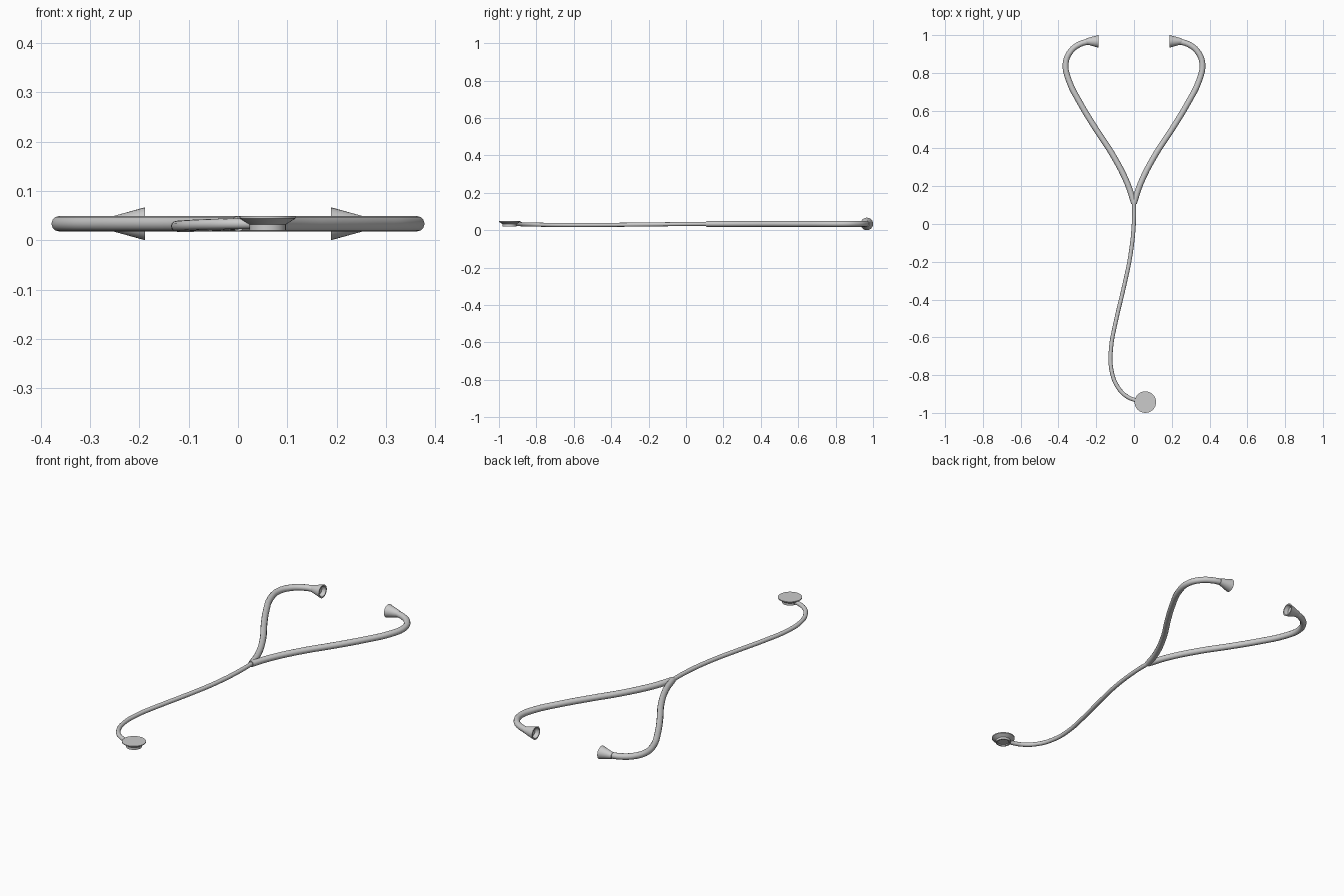
import bpy, bmesh, math
from mathutils import Matrix, Vector

if "Cube" in bpy.data.objects:
    bpy.data.objects.remove(bpy.data.objects["Cube"])


def smooth(obj):
    bpy.ops.object.select_all(action='DESELECT')
    obj.select_set(True)
    bpy.context.view_layer.objects.active = obj
    bpy.ops.object.shade_smooth_by_angle(angle=math.radians(40))


def tube(name, points, radius, steps=4):
    """Round tube along a smooth path, returned as a mesh object."""
    cu = bpy.data.curves.new(name, 'CURVE')
    cu.dimensions = '3D'
    cu.bevel_depth = radius
    cu.bevel_resolution = 4
    cu.resolution_u = steps
    cu.use_fill_caps = True
    sp = cu.splines.new('BEZIER')
    sp.bezier_points.add(len(points) - 1)
    for bp, p in zip(sp.bezier_points, points):
        bp.co = p
        bp.handle_left_type = bp.handle_right_type = 'AUTO'
    obj = bpy.data.objects.new(name, cu)
    bpy.context.collection.objects.link(obj)
    bpy.ops.object.select_all(action='DESELECT')
    obj.select_set(True)
    bpy.context.view_layer.objects.active = obj
    bpy.ops.object.convert(target='MESH')
    obj = bpy.context.view_layer.objects.active
    smooth(obj)
    return obj


def lathe(name, profile, matrix, sides=32):
    """Spin a (radius, height) profile around local z."""
    bm = bmesh.new()
    vs = [bm.verts.new((r, 0, h)) for r, h in profile]
    es = [bm.edges.new(pair) for pair in zip(vs, vs[1:])]
    bmesh.ops.spin(bm, geom=vs + es, cent=(0, 0, 0), axis=(0, 0, 1),
                   angle=math.tau, steps=sides)
    bmesh.ops.remove_doubles(bm, verts=bm.verts, dist=1e-5)
    bmesh.ops.recalc_face_normals(bm, faces=bm.faces)
    bmesh.ops.transform(bm, matrix=matrix, verts=bm.verts)
    me = bpy.data.meshes.new(name)
    bm.to_mesh(me)
    bm.free()
    obj = bpy.data.objects.new(name, me)
    bpy.context.collection.objects.link(obj)
    smooth(obj)
    return obj


Z = 0.0335

# Ear tubes and flared ear tips, left and right
arm = [(0, 0.11), (0.035, 0.215), (0.115, 0.37), (0.2, 0.5), (0.285, 0.64),
       (0.345, 0.76), (0.362, 0.85), (0.335, 0.915), (0.285, 0.953), (0.235, 0.967)]
tip = [(0, 0), (0.0152, 0), (0.0335, 0.066), (0.027, 0.066),
       (0.021, 0.046), (0, 0.046)]
for side, s in (("right", 1), ("left", -1)):
    tube("ear_tube_" + side, [(s * x, y, Z) for x, y in arm], 0.0155)
    aim = Vector((-s, 0, 0)).to_track_quat('Z', 'Y').to_matrix().to_4x4()
    lathe("ear_tip_" + side, tip,
          Matrix.Translation((s * 0.254, 0.967, Z)) @ aim, 24)

# Single hose running down to the chest piece
tube("hose", [(0, 0.13, Z), (0, 0.02, 0.033), (-0.018, -0.16, 0.031),
              (-0.055, -0.34, 0.029), (-0.095, -0.51, 0.028),
              (-0.122, -0.66, 0.028), (-0.12, -0.77, 0.029),
              (-0.088, -0.86, 0.031), (-0.035, -0.915, 0.033),
              (0.035, -0.94, 0.034)], 0.0108)

# Chest piece: wide diaphragm, tapered body and short hollow bell below
lathe("chest_piece", [(0, 0.049), (0.057, 0.049), (0.057, 0.0445), (0.037, 0.032),
                      (0.037, 0.02), (0.031, 0.02), (0.027, 0.025), (0, 0.025)],
      Matrix.Translation((0.06, -0.943, 0)))
